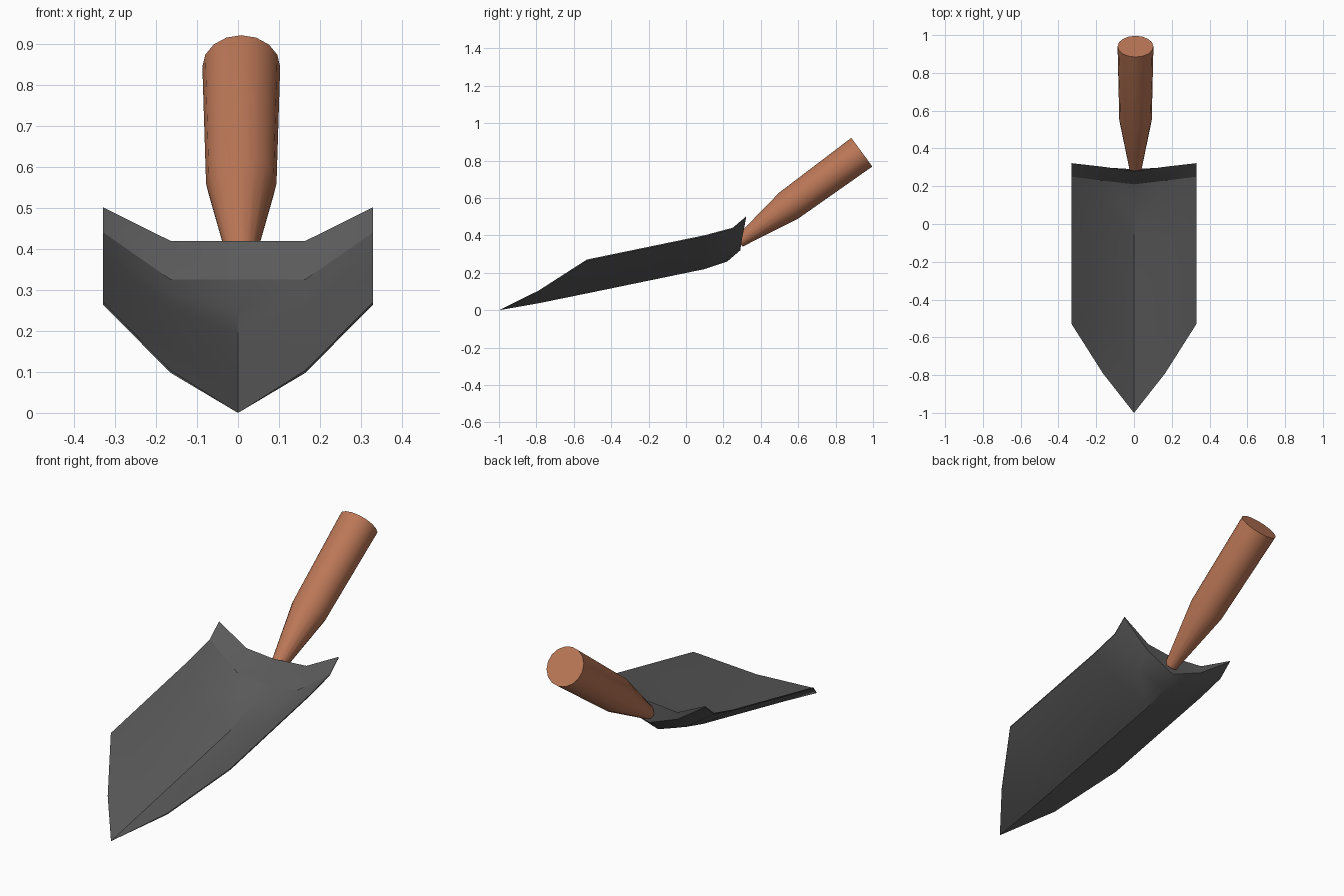
import bpy, bmesh, math
from mathutils import Vector, Matrix

if "Cube" in bpy.data.objects:
    bpy.data.objects.remove(bpy.data.objects["Cube"])


def material(name, rgb):
    m = bpy.data.materials.new(name)
    m.diffuse_color = (*rgb, 1)
    m.use_nodes = True
    m.node_tree.nodes["Principled BSDF"].inputs["Base Color"].default_value = m.diffuse_color
    return m


def finish(bm, name, mat, angle):
    bmesh.ops.remove_doubles(bm, verts=bm.verts, dist=0.0005)
    bmesh.ops.recalc_face_normals(bm, faces=bm.faces)
    me = bpy.data.meshes.new(name)
    bm.to_mesh(me)
    bm.free()
    ob = bpy.data.objects.new(name, me)
    bpy.context.collection.objects.link(ob)
    me.materials.append(mat)
    bpy.context.view_layer.objects.active = ob
    ob.select_set(True)
    bpy.ops.object.shade_smooth_by_angle(angle=math.radians(angle))
    ob.select_set(False)
    return ob


steel = material("dark_steel", (0.105, 0.105, 0.105))
wood = material("red_brown_wood", (0.50, 0.185, 0.095))

# Blade: rows from tip to back, each (y, z) at x = 0, 0.165, 0.33
X = (0.0, 0.165, 0.33)
tip = (0, -1.0, 0.0)
under = [
    [(-0.79, 0.037), (-0.79, 0.098)],
    [(-0.53, 0.09), (-0.53, 0.155), (-0.53, 0.265)],
    [(-0.07, 0.185), (-0.07, 0.25), (-0.07, 0.36)],
    [(0.10, 0.22), (0.10, 0.285), (0.10, 0.395)],
    [(0.22, 0.26), (0.23, 0.32), (0.25, 0.435)],
    [(0.29, 0.32), (0.30, 0.385), (0.322, 0.497)],
]
# Upper skin follows the underside, then rises into a thick back rim
upper = [[(y, z + 0.006) for y, z in row] for row in under]
upper[3][0] = (0.10, 0.255)
upper[4][0] = (0.21, 0.325)
upper[5] = [(0.28, 0.42), (0.303, 0.42), (0.322, 0.502)]

bm = bmesh.new()


def face(*pts):
    bm.faces.new([bm.verts.new(p) for p in pts])


for s in (-1, 1):
    def P(skin, r, c):
        return (s * X[c], *skin[r][c])

    for skin in (under, upper):
        # pointed nose
        face(tip, P(skin, 0, 0), P(skin, 0, 1))
        face(P(skin, 0, 1), P(skin, 1, 1), P(skin, 1, 2))
        face(P(skin, 0, 0), P(skin, 1, 0), P(skin, 1, 1), P(skin, 0, 1))
        # body
        for r in range(1, 5):
            for c in range(2):
                face(P(skin, r, c), P(skin, r + 1, c),
                     P(skin, r + 1, c + 1), P(skin, r, c + 1))
    # edge strip round the outline and across the back
    rim = [(0, 1), (1, 2), (2, 2), (3, 2), (4, 2), (5, 2), (5, 1), (5, 0)]
    face(tip, P(under, 0, 1), P(upper, 0, 1))
    for a, b in zip(rim, rim[1:]):
        face(P(under, *a), P(under, *b), P(upper, *b), P(upper, *a))
finish(bm, "blade", steel, 30)

# Handle: 16-sided turned profile along a tilted axis
axis = Vector((0, 0.39, 0.285)).normalized()
side = Vector((1, 0, 0))
up = side.cross(axis)
rings = [(Vector((0.008, 0.284, 0.365)), 0.031),
         (Vector((0.008, 0.55, 0.56)), 0.086),
         (Vector((0.008, 0.94, 0.845)), 0.095)]
bm = bmesh.new()
N = 16
loops = []
for centre, rad in rings:
    loops.append([bm.verts.new(centre + rad * (side * math.cos(i * math.tau / N)
                                               + up * math.sin(i * math.tau / N)))
                  for i in range(N)])
for a, b in zip(loops, loops[1:]):
    for i in range(N):
        j = (i + 1) % N
        bm.faces.new((a[i], a[j], b[j], b[i]))
bm.faces.new(loops[0])
bm.faces.new(loops[-1])
finish(bm, "handle", wood, 30)
